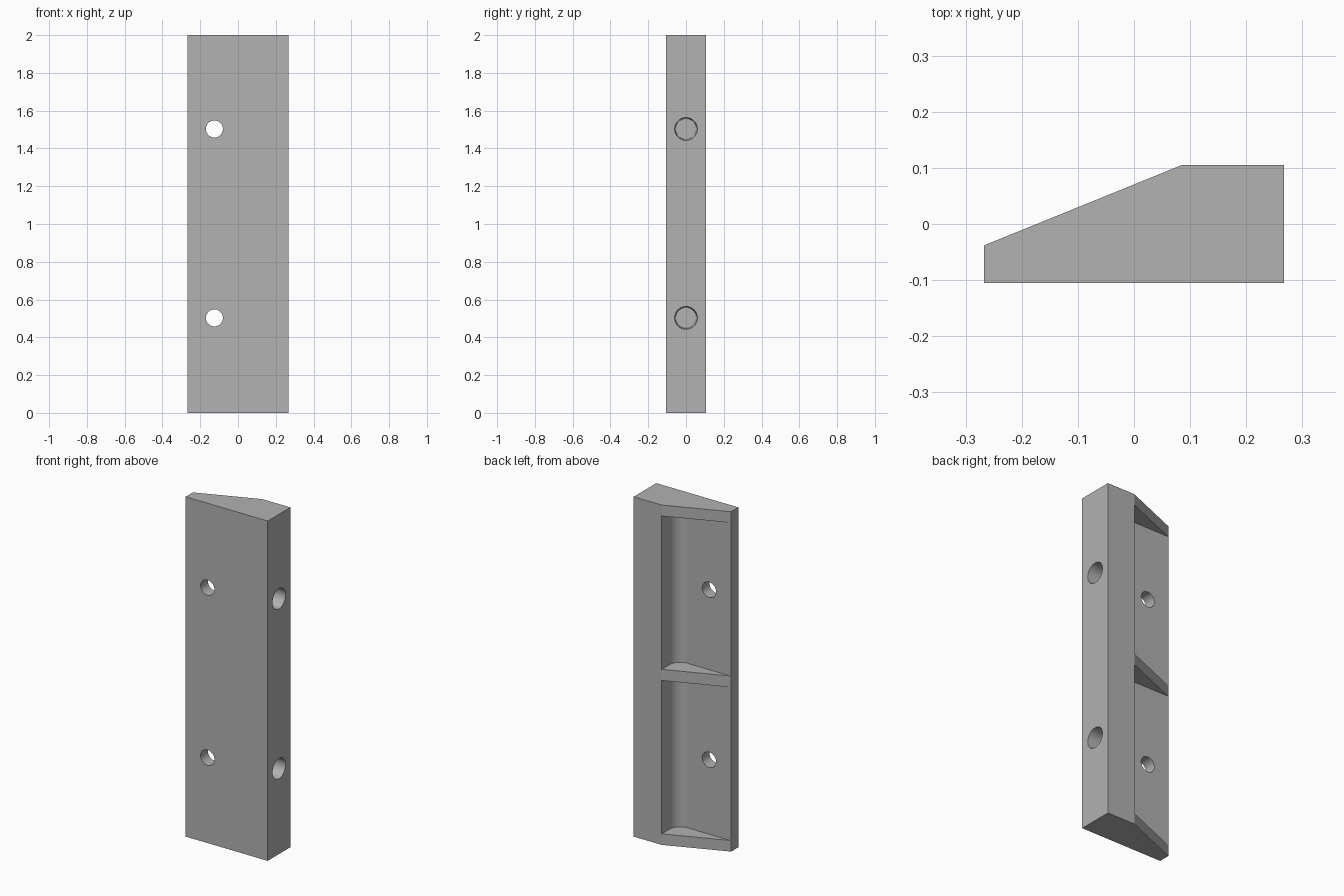
import bpy, bmesh, math
from mathutils import Matrix, Vector

old = bpy.data.objects.get("Cube")
if old:
    bpy.data.objects.remove(old, do_unlink=True)

HALF_X, HALF_Y, HEIGHT = 0.267, 0.105, 2.0
SLOPE_X, THIN_Y, FLOOR_Y = 0.085, -0.038, -0.0365
FILLET = 0.07

grey = bpy.data.materials.new("light grey")
grey.use_nodes = True
colour = (0.445, 0.445, 0.445, 1)
grey.diffuse_color = colour
grey.node_tree.nodes["Principled BSDF"].inputs["Base Color"].default_value = colour


def add_object(name, bm):
    bmesh.ops.recalc_face_normals(bm, faces=bm.faces)
    mesh = bpy.data.meshes.new(name)
    bm.to_mesh(mesh)
    bm.free()
    mesh.materials.append(grey)
    obj = bpy.data.objects.new(name, mesh)
    bpy.context.collection.objects.link(obj)
    return obj


def prism(name, outline, z0, z1):
    bm = bmesh.new()
    face = bm.faces.new([bm.verts.new((x, y, z0)) for x, y in outline])
    new = bmesh.ops.extrude_face_region(bm, geom=[face])["geom"]
    top = [v for v in new if isinstance(v, bmesh.types.BMVert)]
    bmesh.ops.translate(bm, verts=top, vec=(0, 0, z1 - z0))
    return add_object(name, bm)


def bore(name, start, end, r0, r1):
    start, end = Vector(start), Vector(end)
    axis = end - start
    turn = axis.to_track_quat('Z', 'Y').to_matrix().to_4x4()
    bm = bmesh.new()
    bmesh.ops.create_cone(bm, cap_ends=True, segments=48, radius1=r0, radius2=r1,
                          depth=axis.length,
                          matrix=Matrix.Translation((start + end) / 2) @ turn)
    return add_object(name, bm)


def cut(target, cutter):
    mod = target.modifiers.new("cut", 'BOOLEAN')
    mod.operation, mod.solver, mod.object = 'DIFFERENCE', 'EXACT', cutter
    bpy.context.view_layer.objects.active = target
    bpy.ops.object.modifier_apply(modifier=mod.name)
    bpy.data.objects.remove(cutter, do_unlink=True)


# Wedge-shaped body
body = prism("wedge_block", [(-HALF_X, -HALF_Y), (HALF_X, -HALF_Y), (HALF_X, HALF_Y),
                             (SLOPE_X, HALF_Y), (-HALF_X, THIN_Y)], 0, HEIGHT)

# Pocket section: flat floor, rounded inner corner, upright wall
pocket = [(-0.4, 0.2), (-0.4, FLOOR_Y)]
for i in range(17):
    a = math.radians(-90 + 90 * i / 16)
    pocket.append((SLOPE_X - FILLET + FILLET * math.cos(a),
                   FLOOR_Y + FILLET + FILLET * math.sin(a)))
pocket.append((SLOPE_X, 0.2))
for z0, z1 in ((0.065, 0.967), (1.033, 1.935)):
    cut(body, prism("pocket_cutter", pocket, z0, z1))

# Through holes in the pocket floors and blind bores in the thick edge
for z in (0.503, 1.503):
    cut(body, bore("hole_cutter", (-0.125, -0.2, z), (-0.125, 0.2, z), 0.045, 0.045))
    cut(body, bore("bore_cutter", (HALF_X + 0.001, 0, z), (HALF_X - 0.14, 0, z), 0.06, 0.055))

# Smooth the fillets and holes, keep the other edges sharp
bpy.ops.object.select_all(action='DESELECT')
body.select_set(True)
bpy.context.view_layer.objects.active = body
bpy.ops.object.shade_smooth_by_angle(angle=math.radians(20))
